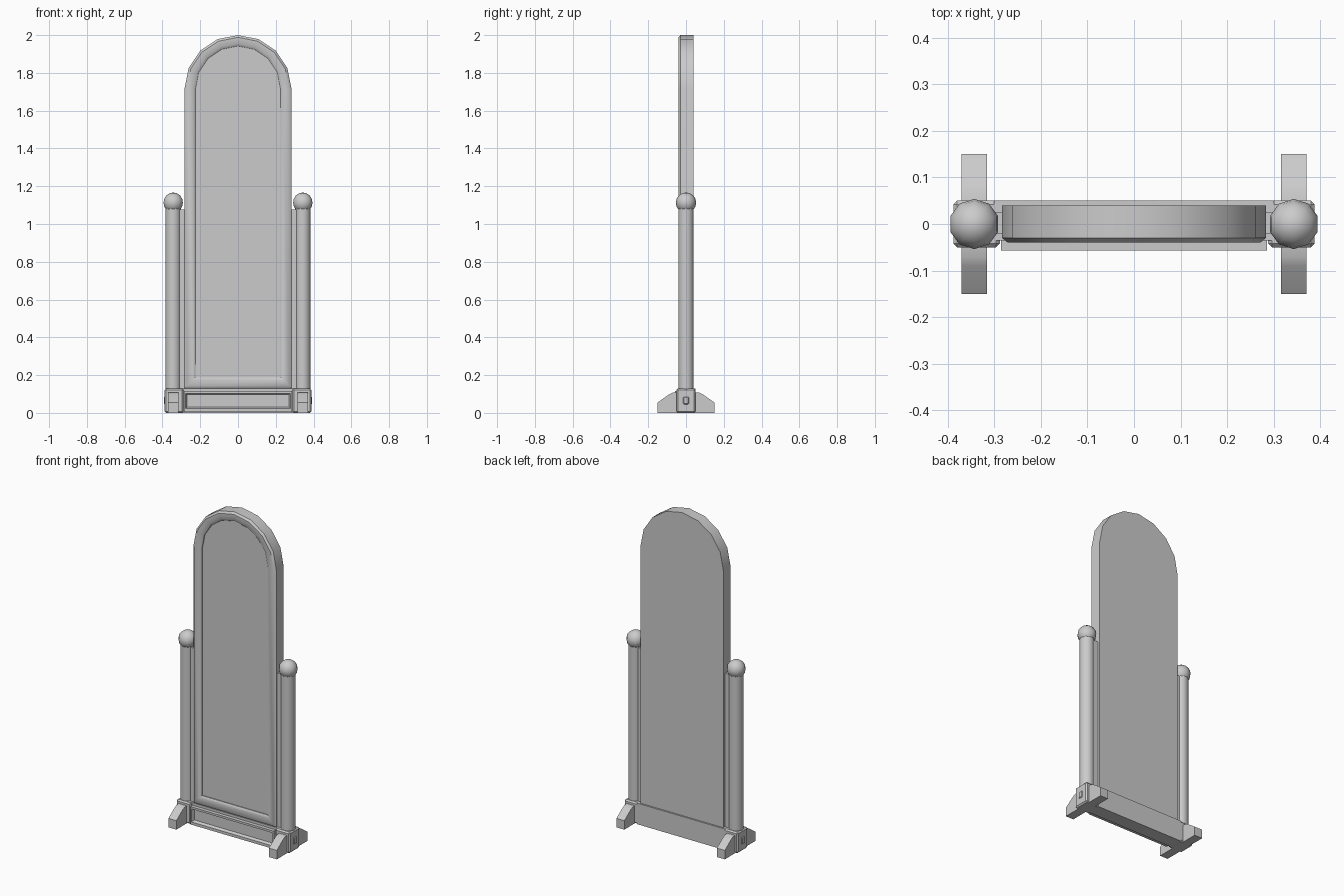
import bpy, bmesh, math

if "Cube" in bpy.data.objects:
    bpy.data.objects.remove(bpy.data.objects["Cube"])


def finish(name, bm, smooth=40):
    bmesh.ops.recalc_face_normals(bm, faces=bm.faces)
    me = bpy.data.meshes.new(name)
    bm.to_mesh(me)
    bm.free()
    ob = bpy.data.objects.new(name, me)
    bpy.context.collection.objects.link(ob)
    if smooth:
        bpy.ops.object.select_all(action='DESELECT')
        bpy.context.view_layer.objects.active = ob
        ob.select_set(True)
        bpy.ops.object.shade_smooth_by_angle(angle=math.radians(smooth))
    return ob


def box(name, x, y, z, bevel=0):
    bm = bmesh.new()
    bmesh.ops.create_cube(bm, size=1)
    for v in bm.verts:
        for i, (a, b) in enumerate((x, y, z)):
            v.co[i] = a if v.co[i] < 0 else b
    ob = finish(name, bm, 0)
    if bevel:
        m = ob.modifiers.new("edge", 'BEVEL')
        m.width, m.segments = bevel, 1
    return ob


def arch(inset, y):
    """Round-topped outline, inset from the outer edge of the frame."""
    r = 0.283 - inset
    pts = [(-r, y, 0.13 + inset), (r, y, 0.13 + inset)]
    for i in range(9):
        a = math.pi * i / 8
        pts.append((r * math.cos(a), y, 1.717 + r * math.sin(a)))
    return pts


def rings(name, loops, smooth=40):
    """Bridge a row of matching outlines and cap both ends."""
    bm = bmesh.new()
    vs = [[bm.verts.new(p) for p in loop] for loop in loops]
    n = len(loops[0])
    for a, b in zip(vs, vs[1:]):
        for i in range(n):
            j = (i + 1) % n
            bm.faces.new((a[i], a[j], b[j], b[i]))
    bm.faces.new(vs[0])
    bm.faces.new(vs[-1])
    return finish(name, bm, smooth)


def rect(x, z0, z1, y):
    return [(-x, y, z0), (x, y, z0), (x, y, z1), (-x, y, z1)]


# Arched frame with rounded face, solid back and shallow mirror recess
rings("mirror_frame", [arch(0, 0.04), arch(0, -0.03), arch(0.012, -0.04),
                       arch(0.045, -0.04), arch(0.058, -0.03), arch(0.058, -0.02)])
rings("mirror_glass", [arch(0.056, -0.018), arch(0.056, -0.024)], 0)

# Base board and recessed drawer front
box("base_board", (-0.30, 0.30), (-0.035, 0.05), (0.0, 0.13))
rings("drawer_front", [rect(0.285, 0.005, 0.115, -0.03), rect(0.285, 0.005, 0.115, -0.057),
                       rect(0.277, 0.022, 0.102, -0.057), rect(0.27, 0.03, 0.098, -0.04)], 0)

for s, side in ((-1, "left"), (1, "right")):
    cx = 0.343 * s

    def span(a, b):
        return tuple(sorted((a * s, b * s)))

    # Plinth block, with a small cap on its outer side
    box(side + "_plinth", span(0.288, 0.388), (-0.05, 0.05), (0, 0.13), 0.008)
    box(side + "_plinth_button", span(0.38, 0.393), (-0.015, 0.015), (0.045, 0.085), 0.004)

    # Upright post
    bm = bmesh.new()
    bmesh.ops.create_cone(bm, cap_ends=True, segments=16, radius1=0.041, radius2=0.041, depth=0.98)
    bmesh.ops.translate(bm, verts=bm.verts, vec=(cx, 0, 0.61))
    finish(side + "_post", bm)

    # Ball finial
    bm = bmesh.new()
    bmesh.ops.create_uvsphere(bm, u_segments=10, v_segments=8, radius=0.054)
    bmesh.ops.translate(bm, verts=bm.verts, vec=(cx, 0, 1.113))
    finish(side + "_finial", bm, 60)

    # Strip joining post and frame
    box(side + "_hinge_strip", span(0.275, 0.32), (-0.022, 0.025), (0.12, 1.078))

    # Front and back feet
    for d, end in ((-1, "front"), (1, "back")):
        prof = [(0.03, 0), (0.15, 0), (0.15, 0.055), (0.09, 0.098), (0.07, 0.108), (0.03, 0.11)]
        rings(f"{side}_{end}_foot", [[(cx + o, d * y, z) for y, z in prof] for o in (-0.027, 0.027)])
